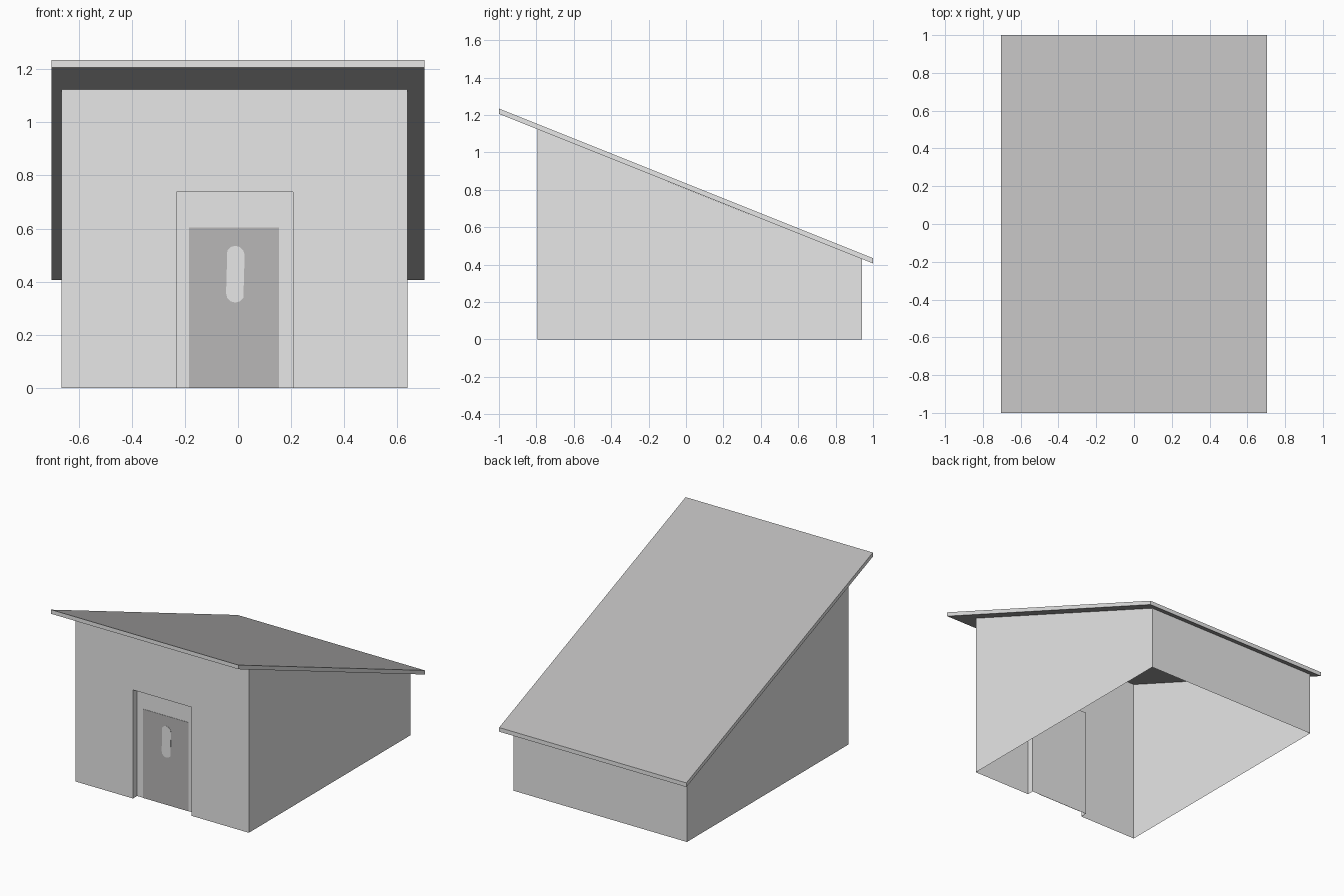
import bpy, bmesh, math

if "Cube" in bpy.data.objects:
    bpy.data.objects.remove(bpy.data.objects["Cube"])


def material(name, rgb):
    m = bpy.data.materials.new(name)
    m.diffuse_color = (*rgb, 1)
    m.use_nodes = True
    m.node_tree.nodes["Principled BSDF"].inputs["Base Color"].default_value = m.diffuse_color
    return m


LIGHT = material("light_grey", (0.8, 0.8, 0.8))
DARK = material("mid_grey", (0.48, 0.475, 0.475))


def make(name, faces, mats):
    """Object from polygons; shared corners are merged."""
    bm = bmesh.new()
    for f in faces:
        bm.faces.new([bm.verts.new(p) for p in f])
    bmesh.ops.remove_doubles(bm, verts=bm.verts, dist=1e-5)
    me = bpy.data.meshes.new(name)
    bm.to_mesh(me)
    bm.free()
    for m in mats:
        me.materials.append(m)
    ob = bpy.data.objects.new(name, me)
    bpy.context.collection.objects.link(ob)
    return ob


def plate(name, outline, y, thick, mat):
    """Thin plate facing the front, from an x-z outline."""
    front = [(x, y - thick, z) for x, z in outline]
    back = [(x, y, z) for x, z in outline]
    n = len(outline)
    sides = [[front[i], back[i], back[(i + 1) % n], front[(i + 1) % n]] for i in range(n)]
    return make(name, [front, back[::-1]] + sides, [mat])


def under(y):
    """Height of the roof underside."""
    return 0.806 - 0.4 * y


X0, X1, Y0, Y1 = -0.665, 0.638, -0.795, 0.94   # wall footprint
DX0, DX1, DZ = -0.232, 0.207, 0.737            # doorway
YR = Y0 + 0.045                                # recess back

# Walls: open below, with a doorway notch in the front
zf, zb = under(Y0), under(Y1)
make("walls", [
    [(X0, Y0, 0), (DX0, Y0, 0), (DX0, Y0, DZ), (DX1, Y0, DZ),
     (DX1, Y0, 0), (X1, Y0, 0), (X1, Y0, zf), (X0, Y0, zf)],
    [(X1, Y0, 0), (X1, Y1, 0), (X1, Y1, zb), (X1, Y0, zf)],
    [(X1, Y1, 0), (X0, Y1, 0), (X0, Y1, zb), (X1, Y1, zb)],
    [(X0, Y1, 0), (X0, Y0, 0), (X0, Y0, zf), (X0, Y1, zb)],
], [LIGHT])

# Doorway recess
make("door_recess", [
    [(DX0, YR, 0), (DX1, YR, 0), (DX1, YR, DZ), (DX0, YR, DZ)],
    [(DX0, Y0, 0), (DX0, YR, 0), (DX0, YR, DZ), (DX0, Y0, DZ)],
    [(DX1, YR, 0), (DX1, Y0, 0), (DX1, Y0, DZ), (DX1, YR, DZ)],
    [(DX0, YR, DZ), (DX1, YR, DZ), (DX1, Y0, DZ), (DX0, Y0, DZ)],
], [LIGHT])

# Painted door panel and its rounded light window
plate("door_panel", [(-0.185, 0), (0.155, 0), (0.155, 0.603), (-0.185, 0.603)],
      YR - 0.0005, 0.002, DARK)
r, cx, lo, hi = 0.035, -0.01, 0.356, 0.5
pill = [(cx + r * math.cos(a), (hi if a < math.pi - 0.01 else lo) + r * math.sin(a))
        for a in [math.pi * k / 6 for k in range(6)]]
pill = pill + [(2 * cx - x, lo + hi - z) for x, z in pill]
plate("door_window", pill, YR - 0.003, 0.002, LIGHT)

# Sloping roof slab: dark top and underside, light edges
W, T = 0.703, 0.028
prof = [(-1, under(-1)), (1, under(1)), (1, under(1) + T), (-1, under(-1) + T)]
left = [(-W, y, z) for y, z in prof]
right = [(W, y, z) for y, z in prof]
roof = make("roof", [right, left[::-1]] +
            [[left[i], left[(i + 1) % 4], right[(i + 1) % 4], right[i]] for i in range(4)],
            [LIGHT, DARK])
for p in roof.data.polygons:
    p.material_index = 1 if abs(p.normal.z) > 0.5 else 0
